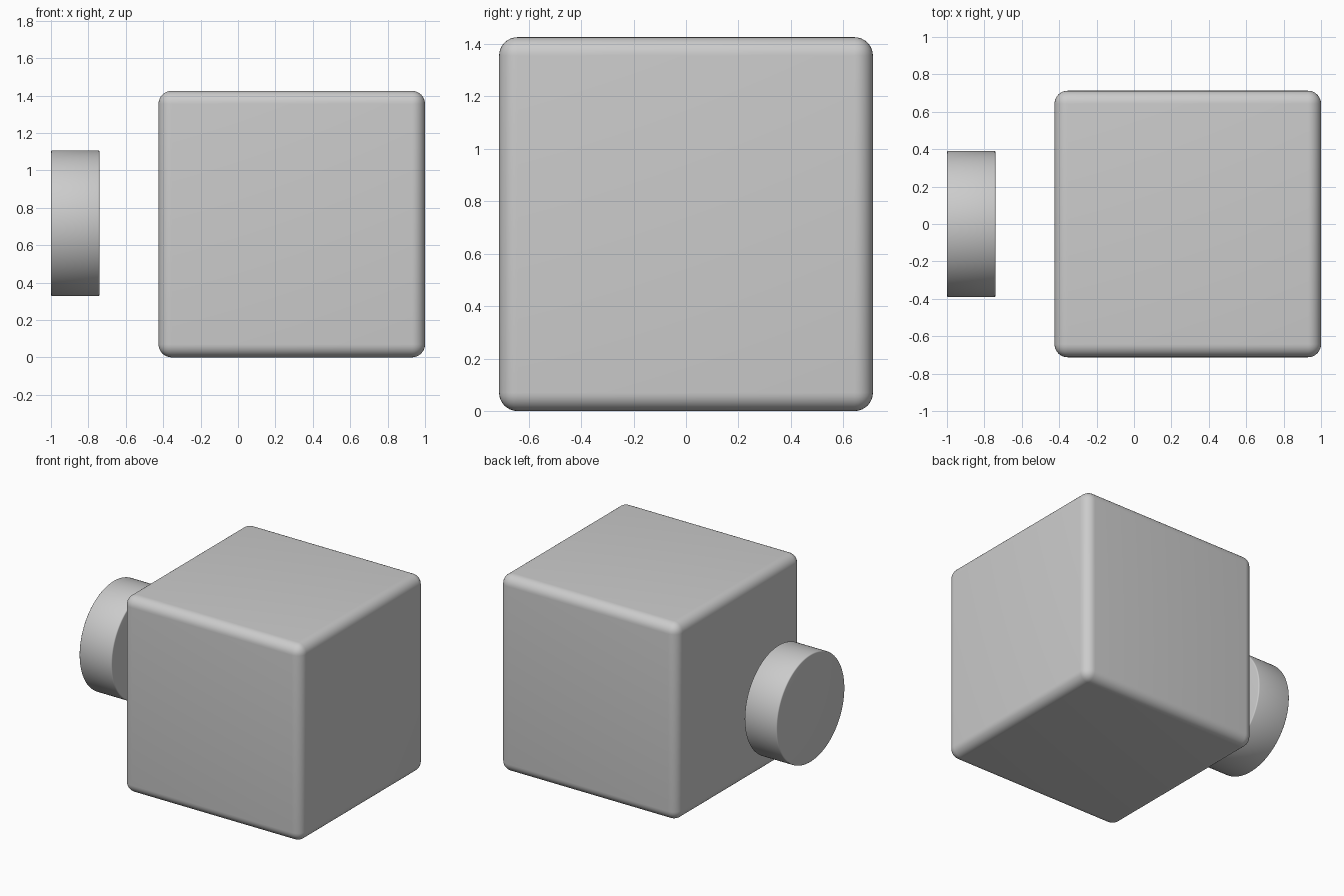
import bpy, math

if "Cube" in bpy.data.objects:
    bpy.data.objects.remove(bpy.data.objects["Cube"])


def finish(obj, name, width, segments):
    """Name the part, round its edges and smooth it."""
    obj.name = name
    bpy.ops.object.transform_apply(location=False, rotation=True, scale=True)
    bevel = obj.modifiers.new("rounded_edges", 'BEVEL')
    bevel.width = width
    bevel.segments = segments
    bevel.limit_method = 'ANGLE'
    bevel.angle_limit = math.radians(40)
    bpy.ops.object.modifier_apply(modifier=bevel.name)
    bpy.ops.object.shade_smooth_by_angle(angle=math.radians(35))


# Rounded cube body
SIDE = 1.425
bpy.ops.mesh.primitive_cube_add(size=SIDE, location=(1 - SIDE / 2, 0, SIDE / 2))
finish(bpy.context.object, "cube_body", 0.07, 8)

# Separate round disc, axis along x, level with the cube's centre
DEPTH = 0.26
bpy.ops.mesh.primitive_cylinder_add(
    vertices=128, radius=0.39, depth=DEPTH,
    location=(-1 + DEPTH / 2, 0, 0.717), rotation=(0, math.pi / 2, 0))
finish(bpy.context.object, "round_disc", 0.008, 3)
